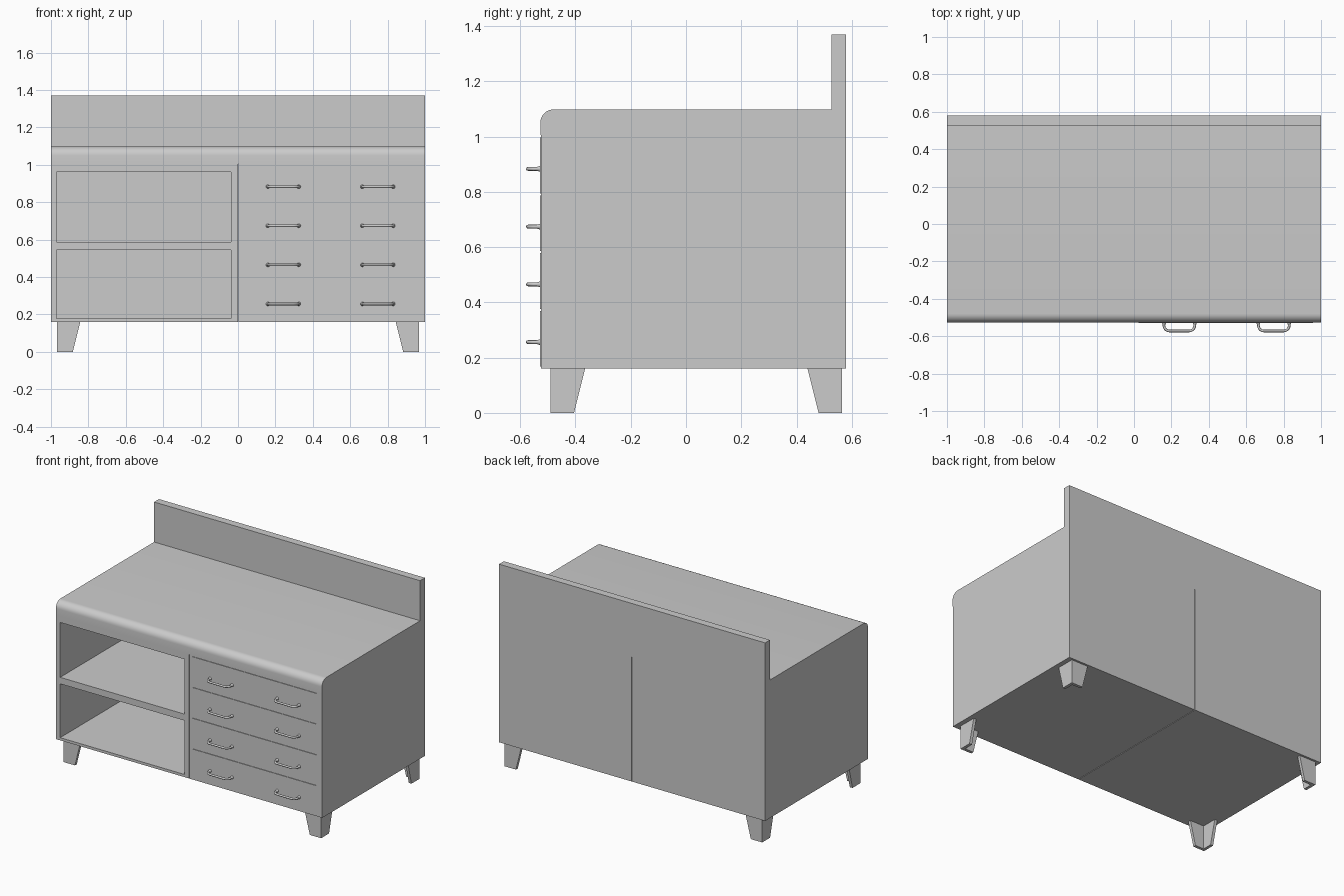
import bpy, bmesh, math
from mathutils import Vector

if "Cube" in bpy.data.objects:
    bpy.data.objects.remove(bpy.data.objects["Cube"])

FRONT, BACK = -0.524, 0.579
BOTTOM, TOP = 0.16, 1.005


def finish(name, bm, smooth=False):
    bmesh.ops.recalc_face_normals(bm, faces=bm.faces)
    me = bpy.data.meshes.new(name)
    bm.to_mesh(me)
    bm.free()
    ob = bpy.data.objects.new(name, me)
    bpy.context.collection.objects.link(ob)
    if smooth:
        bpy.ops.object.select_all(action='DESELECT')
        ob.select_set(True)
        bpy.context.view_layer.objects.active = ob
        bpy.ops.object.shade_smooth_by_angle(angle=math.radians(35))
    return ob


def box(name, x, y, z):
    bm = bmesh.new()
    bmesh.ops.create_cube(bm, size=1)
    for v in bm.verts:
        v.co = [r[0] if c < 0 else r[1] for c, r in zip(v.co, (x, y, z))]
    return finish(name, bm)


def prism(bm, pts, offset):
    face = bm.faces.new([bm.verts.new(p) for p in pts])
    ext = bmesh.ops.extrude_face_region(bm, geom=[face])
    verts = [g for g in ext["geom"] if isinstance(g, bmesh.types.BMVert)]
    bmesh.ops.translate(bm, verts=verts, vec=offset)


# Worktop with rounded front edge and upright splashback, one profile
r = 0.048
profile = [(FRONT - 0.003, TOP)]
for i in range(9):
    a = math.pi - math.pi / 2 * i / 8
    profile.append((FRONT - 0.003 + r + r * math.cos(a), 1.098 - r + r * math.sin(a)))
profile += [(0.527, 1.098), (0.527, 1.37), (BACK, 1.37), (BACK, TOP)]
bm = bmesh.new()
prism(bm, [(-1, y, z) for y, z in profile], (2, 0, 0))
finish("worktop", bm, True)

# Open shelf cabinet on the left
inner_back = BACK - 0.03
box("shelf_side_outer", (-1, -0.97), (FRONT, BACK), (BOTTOM, TOP))
box("shelf_side_inner", (-0.037, 0), (FRONT, BACK), (BOTTOM, TOP))
box("shelf_back", (-0.97, -0.037), (inner_back, BACK), (BOTTOM, TOP))
for name, z in (("shelf_floor", (BOTTOM, 0.178)),
                ("shelf_middle", (0.544, 0.588)),
                ("shelf_top", (0.961, TOP))):
    box(name, (-0.97, -0.037), (FRONT, inner_back), z)

# Drawer cabinet on the right
box("drawer_cabinet", (0.004, 1), (FRONT, BACK), (BOTTOM, TOP))


# Bow handle swept along a rounded U, with a small foot at each end
def handle(name, x0, x1, z):
    yf, rc = -0.572, 0.03
    path = [(x0, FRONT)]
    for cx, start in ((x0 + rc, math.pi), (x1 - rc, 1.5 * math.pi)):
        for i in range(6):
            a = start + math.pi / 2 * i / 5
            path.append((cx + rc * math.cos(a), yf + rc + rc * math.sin(a)))
    path.append((x1, FRONT))
    cu = bpy.data.curves.new(name, 'CURVE')
    cu.dimensions = '3D'
    cu.bevel_depth = 0.007
    cu.bevel_resolution = 2
    cu.use_fill_caps = True
    sp = cu.splines.new('POLY')
    sp.points.add(len(path) - 1)
    for p, (x, y) in zip(sp.points, path):
        p.co = (x, y, z, 1)
    cu.splines[0].use_smooth = True
    ob = bpy.data.objects.new(name, cu)
    bpy.context.collection.objects.link(ob)
    for k, x in enumerate((x0, x1)):
        bm = bmesh.new()
        bmesh.ops.create_cone(bm, cap_ends=True, segments=12, radius1=0.011,
                              radius2=0.007, depth=0.012)
        for v in bm.verts:
            v.co = Vector((x + v.co.x, FRONT - 0.009 - v.co.z, z + v.co.y))
        finish(f"{name}_foot_{k + 1}", bm, True)


# Drawer fronts, each with two handles
for i in range(4):
    z0 = 0.167 + i * 0.209
    box(f"drawer_front_{i + 1}", (0.024, 0.958), (FRONT - 0.004, FRONT + 0.01), (z0, z0 + 0.202))
    for side, x0 in (("left", 0.16), ("right", 0.665)):
        handle(f"drawer_handle_{side}_{i + 1}", x0, x0 + 0.165, 0.256 + i * 0.209)


# Legs: two tapered plates meeting at the outer corner
def leg(name, x, y, sx, sy):
    t = 0.02
    bm = bmesh.new()
    taper = [(0, BOTTOM), (0.125, BOTTOM), (0.085, 0), (0, 0)]
    prism(bm, [(x + sx * d, y, z) for d, z in taper], (0, sy * t, 0))
    prism(bm, [(x, y + sy * d, z) for d, z in taper], (sx * t, 0, 0))
    finish(name, bm)


for sx, xs in ((1, "left"), (-1, "right")):
    leg(f"front_leg_{xs}", -0.968 * sx, -0.49, sx, 1)
    leg(f"back_leg_{xs}", -0.968 * sx, 0.565, sx, -1)
